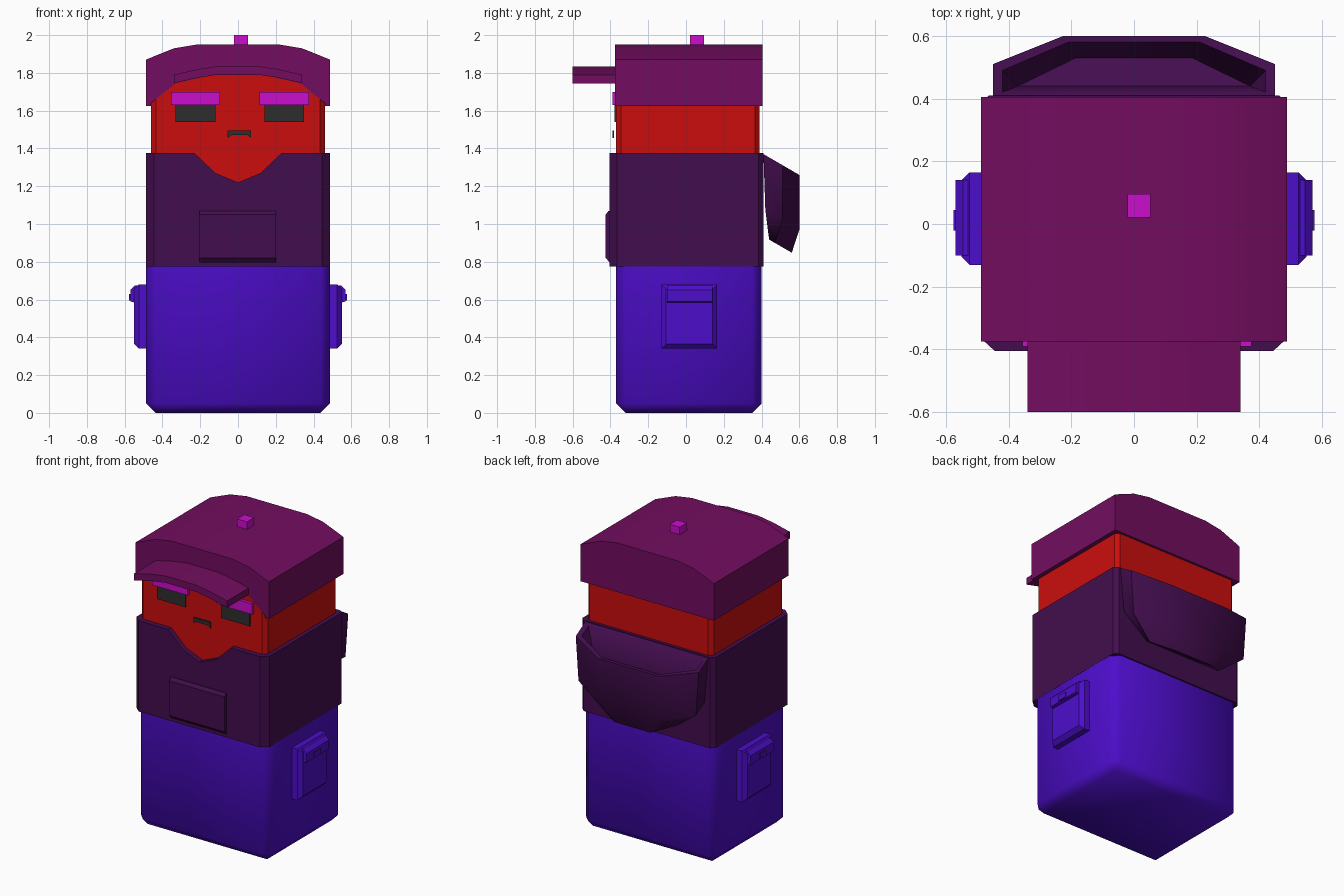
import bpy, bmesh
from mathutils import Vector

old = bpy.data.objects.get("Cube")
if old:
    bpy.data.objects.remove(old, do_unlink=True)


def material(name, r, g, b):
    m = bpy.data.materials.new(name)
    m.use_nodes = True
    m.diffuse_color = (r, g, b, 1)
    node = next(n for n in m.node_tree.nodes if n.type == 'BSDF_PRINCIPLED')
    node.inputs["Base Color"].default_value = (r, g, b, 1)
    return m


RED = material("red skin", 0.6, 0.004, 0.004)
PINK = material("bright magenta", 0.6, 0.004, 0.6)
BLUE = material("blue violet", 0.075, 0.004, 0.6)
PLUM = material("plum cap", 0.17, 0.004, 0.115)
DARK = material("dark purple", 0.055, 0.004, 0.075)
GREY = material("charcoal", 0.027, 0.027, 0.027)


def finish(name, bm, mat, angle=0.6):
    bmesh.ops.recalc_face_normals(bm, faces=bm.faces[:])
    mesh = bpy.data.meshes.new(name)
    bm.to_mesh(mesh)
    bm.free()
    mesh.materials.append(mat)
    ob = bpy.data.objects.new(name, mesh)
    bpy.context.collection.objects.link(ob)
    bpy.ops.object.select_all(action='DESELECT')
    ob.select_set(True)
    bpy.context.view_layer.objects.active = ob
    bpy.ops.object.shade_smooth_by_angle(angle=angle)
    return ob


def prism(points, axis, start, end):
    """Extrude a 2D profile along one axis."""
    place = {'x': lambda u, v, t: (t, u, v),
             'y': lambda u, v, t: (u, t, v),
             'z': lambda u, v, t: (u, v, t)}[axis]
    bm = bmesh.new()
    a = [bm.verts.new(place(u, v, start)) for u, v in points]
    b = [bm.verts.new(place(u, v, end)) for u, v in points]
    bm.faces.new(a)
    bm.faces.new(b)
    for i in range(len(a)):
        j = (i + 1) % len(a)
        bm.faces.new((a[i], a[j], b[j], b[i]))
    return bm


def box(x0, x1, y0, y1, z0, z1):
    return prism([(x0, z0), (x1, z0), (x1, z1), (x0, z1)], 'y', y0, y1)


def bevel(bm, size, rule):
    """Chamfer the edges whose direction and middle satisfy the rule."""
    edges = [e for e in bm.edges
             if rule((e.verts[1].co - e.verts[0].co).normalized(),
                     (e.verts[0].co + e.verts[1].co) / 2)]
    bmesh.ops.bevel(bm, geom=edges, offset=size, segments=1, affect='EDGES')


def mirrored(half):
    """Complete a left-right symmetric open outline, from +x to -x."""
    return half + [(-x, z) for x, z in reversed(half)]


def upright(d, c):
    return abs(d.z) > 0.9


# Trousers block
bm = box(-0.487, 0.487, -0.37, 0.40, 0, 0.8)
bevel(bm, 0.05, lambda d, c: upright(d, c) or c.z < 0.01)
finish("trousers", bm, BLUE, 1.0)

# Side pouches with flap and tab
for side, word in ((1, "left"), (-1, "right")):
    bm = box(0.47, 0.55, -0.13, 0.165, 0.34, 0.68)
    bevel(bm, 0.025, lambda d, c: c.x > 0.54)
    flap = [(0.48, 0.675), (0.545, 0.675), (0.57, 0.65), (0.57, 0.59), (0.53, 0.58)]
    parts = [("pouch", bm), ("flap", prism(flap, 'y', -0.1, 0.14)),
             ("tab", box(0.55, 0.576, -0.02, 0.045, 0.595, 0.63))]
    for part, bm in parts:
        for v in bm.verts:
            v.co.x *= side
        finish(f"{word}_{part}", bm, BLUE)

# Sweater block and front panel with a V neck
bm = box(-0.488, 0.488, -0.365, 0.41, 0.775, 1.375)
bevel(bm, 0.025, lambda d, c: upright(d, c) and c.y > 0)
finish("sweater", bm, DARK)
neck = [(0, 1.22), (0.12, 1.27), (0.23, 1.375), (0.488, 1.375), (0.488, 0.775)]
bm = prism(neck + [(-x, z) for x, z in reversed(neck[1:])], 'y', -0.365, -0.405)
for v in bm.verts:
    if v.co.y < -0.4 and abs(v.co.x) > 0.48:
        v.co.x *= 0.91
finish("sweater_front", bm, DARK)
pocket = [(-0.39, 0.78), (-0.425, 0.82), (-0.425, 1.05), (-0.41, 1.07), (-0.39, 1.07)]
finish("sweater_pocket", prism(pocket, 'x', -0.205, 0.2), DARK)

# Hanging hood: rings from inner floor, over the rim, down to the underside
rings = [(0.37, 0.44, 0.53, 1.2), (0.42, 0.42, 0.58, 1.36), (0.45, 0.41, 0.6, 1.37),
         (0.43, 0.42, 0.6, 1.08), (0.27, 0.44, 0.56, 0.935)]
bm = bmesh.new()
loops = []
for w, inner, outer, z in rings:
    plan = mirrored([(w, inner), (w, outer - 0.09), (w / 2, outer)])
    loops.append([bm.verts.new((x, y, z - 0.58 * (y - 0.41))) for x, y in plan])
for a, b in zip(loops, loops[1:]):
    for i in range(len(a)):
        j = (i + 1) % len(a)
        bm.faces.new((a[i], a[j], b[j], b[i]))
bm.faces.new(loops[0])
bm.faces.new(loops[-1])
finish("hood", bm, DARK, 0.9)

# Head, with its arched top tucked into the cap
arch = mirrored([(0.46, 1.64), (0.33, 1.745), (0.11, 1.795)])
bm = prism([(-0.46, 1.2), (0.46, 1.2)] + arch, 'y', -0.37, 0.39)
bevel(bm, 0.025, upright)
finish("head", bm, RED)

# Cap: arched shell closed by a straight back
crown = mirrored([(0.488, 1.625), (0.488, 1.87), (0.34, 1.93), (0.22, 1.95)])
opening = [(-0.46, 1.625)] + arch[::-1] + [(0.46, 1.625)]
finish("cap_shell", prism(crown + opening, 'y', -0.375, 0.3), PLUM)
finish("cap_back", prism(crown, 'y', 0.3, 0.405), PLUM)

# Curved visor
top = mirrored([(0.34, 1.79), (0.22, 1.818), (0.11, 1.835)])
under = [(x, z - 0.045) for x, z in reversed(top)]
finish("visor", prism(top + under, 'y', -0.6, -0.37), PLUM)
finish("cap_button", box(-0.02, 0.052, 0.02, 0.095, 1.94, 2.0), PINK)

# Face
for x, word in ((-0.225, "right"), (0.245, "left")):
    finish(f"{word}_eye", box(x - 0.105, x + 0.105, -0.378, -0.369, 1.54, 1.635), GREY)
    finish(f"{word}_eyebrow", box(x - 0.13, x + 0.13, -0.39, -0.365, 1.63, 1.7), PINK)
mouth = [(-0.055, 1.455), (-0.035, 1.47), (0.05, 1.47), (0.07, 1.455),
         (0.07, 1.495), (-0.055, 1.495)]
finish("mouth", prism(mouth, 'y', -0.388, -0.38), GREY)
